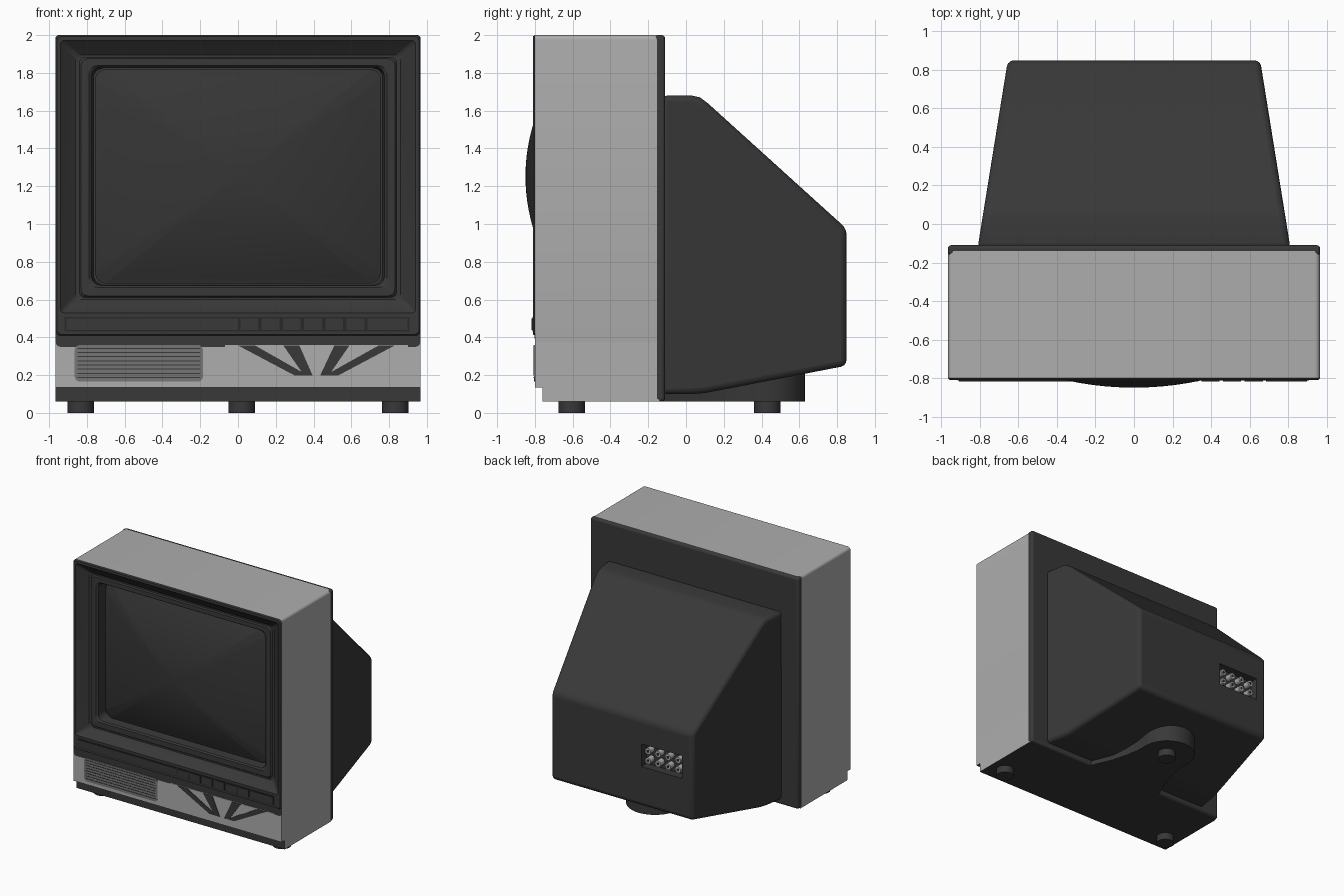
import bpy, bmesh, math
from mathutils import Matrix

if "Cube" in bpy.data.objects:
    bpy.data.objects.remove(bpy.data.objects["Cube"])


def material(name, r, g, b):
    m = bpy.data.materials.new(name)
    m.diffuse_color = (r, g, b, 1)
    m.use_nodes = True
    m.node_tree.nodes["Principled BSDF"].inputs["Base Color"].default_value = m.diffuse_color
    return m


BLACK = material("charcoal plastic", 0.04, 0.04, 0.04)
DARK = material("dark gap", 0.022, 0.022, 0.022)
GLASS = material("dark glass", 0.036, 0.036, 0.036)
GREY = material("light grey shell", 0.42, 0.42, 0.42)
MESH = material("speaker grey", 0.18, 0.18, 0.18)


def finish(name, bm, mats, bevel=0, smooth=True):
    bmesh.ops.recalc_face_normals(bm, faces=bm.faces)
    me = bpy.data.meshes.new(name)
    bm.to_mesh(me)
    bm.free()
    for m in mats:
        me.materials.append(m)
    ob = bpy.data.objects.new(name, me)
    bpy.context.collection.objects.link(ob)
    if smooth:
        bpy.ops.object.select_all(action='DESELECT')
        ob.select_set(True)
        bpy.context.view_layer.objects.active = ob
        bpy.ops.object.shade_smooth_by_angle(angle=math.radians(32))
    if bevel:
        b = ob.modifiers.new("bevel", 'BEVEL')
        b.width, b.segments, b.limit_method = bevel, 3, 'ANGLE'
    return ob


def box(name, x0, x1, y0, y1, z0, z1, mat, bevel=0):
    bm = bmesh.new()
    bmesh.ops.create_cube(bm, size=1)
    for v in bm.verts:
        v.co = ((x0 + x1) / 2 + v.co.x * (x1 - x0), (y0 + y1) / 2 + v.co.y * (y1 - y0),
                (z0 + z1) / 2 + v.co.z * (z1 - z0))
    return finish(name, bm, [mat], bevel, smooth=bevel > 0)


def bridge(name, loops, mats, rule=None, bevel=0):
    """Join matching point loops into a closed skin; rule gives the material of each band."""
    bm = bmesh.new()
    rings = [[bm.verts.new(p) for p in loop] for loop in loops]
    n = len(rings[0])
    for k in range(len(rings) - 1):
        for i in range(n):
            j = (i + 1) % n
            f = bm.faces.new((rings[k][i], rings[k][j], rings[k + 1][j], rings[k + 1][i]))
            f.material_index = rule(k) if rule else 0
    for ring, k in ((rings[0], 0), (rings[-1], len(rings) - 1)):
        bm.faces.new(ring).material_index = rule(k) if rule else 0
    return finish(name, bm, mats, bevel)


def round_rect(x0, x1, z0, z1, r, n=6):
    pts = []
    for cx, cz, a0 in ((x1 - r, z1 - r, 0), (x0 + r, z1 - r, 90),
                       (x0 + r, z0 + r, 180), (x1 - r, z0 + r, 270)):
        for i in range(n + 1):
            a = math.radians(a0 + 90 * i / n)
            pts.append((cx + r * math.cos(a), cz + r * math.sin(a)))
    return pts


def cylinder(name, x, y, z, r, depth, mat, along_y=False):
    bm = bmesh.new()
    rot = Matrix.Rotation(math.pi / 2, 4, 'X') if along_y else Matrix()
    bmesh.ops.create_cone(bm, cap_ends=True, segments=32, radius1=r, radius2=r, depth=depth,
                          matrix=Matrix.Translation((x, y, z)) @ rot)
    return finish(name, bm, [mat])


# Shell and stepped screen surround: half width, bottom, top, y, corner radius
steps = [(.965, .35, 2.0, -.14, .025), (.965, .35, 2.0, -.80, .025),
         (.965, .41, 2.0, -.801, .025), (.958, .415, 1.993, -.81, .025),
         (.94, .53, 1.972, -.81, .02), (.93, .535, 1.962, -.80, .02),
         (.86, .60, 1.895, -.745, .025), (.84, .612, 1.882, -.745, .03),
         (.83, .62, 1.875, -.757, .035), (.79, .665, 1.838, -.757, .045),
         (.775, .675, 1.83, -.745, .05), (.765, .68, 1.825, -.64, .05)]
bridge("shell_and_surround",
       [[(x, y, z) for x, z in round_rect(-w, w, b, t, r)] for w, b, t, y, r in steps],
       [GREY, BLACK], lambda k: 0 if k < 1 else 1)

# Bulging picture tube
loops = [[(x, -.62, z + 1.252) for x, z in round_rect(-.757, .757, -.568, .568, .06)]]
for k in range(16):
    s = 1 - k / 16
    loops.append([(x, -.85 + .2 * x * x + .24 * z * z, z + 1.252)
                  for x, z in round_rect(-.757 * s, .757 * s, -.568 * s, .568 * s, .06 * s)])
bridge("screen", loops, [GLASS])

# Lower cabinet with set-back dark plinth
profile = [(-.14, .06), (-.76, .06), (-.76, .135), (-.80, .135), (-.80, .41), (-.14, .41)]
lower = bridge("lower_cabinet", [[(x, y, z) for y, z in profile] for x in (-.965, .965)],
               [GREY, BLACK])
for p in lower.data.polygons:
    if abs(p.normal.x) < .5 and p.center.z < .14:
        p.material_index = 1

# Control strip and push buttons
box("control_strip_gap", -.918, .908, -.813, -.80, .432, .508, DARK)
box("control_strip_cover", -.908, 0, -.817, -.80, .44, .50, BLACK)
for i in range(6):
    x = .012 + i * .1125
    box("push_button", x, x + .095, -.818, -.80, .44, .50, BLACK)
box("wide_button", .685, .898, -.818, -.80, .44, .50, BLACK)

# Speaker grille
bridge("speaker_grille", [[(x, y, z) for x, z in round_rect(-.865, -.185, .165, .36, .03)]
                          for y in (-.79, -.805)], [MESH])
for i in range(8):
    z = .185 + i * .022
    box("speaker_slot", -.85, -.20, -.807, -.80, z, z + .005, BLACK)

# Panel with fanned dark slots
box("fan_panel", -.07, .90, -.804, -.79, .19, .36, GREY)
for top0, top1, low0, low1 in ((0, .09, .30, .37), (.24, .325, .35, .395),
                               (.51, .59, .435, .48), (.745, .83, .46, .53)):
    bridge("fan_slot", [[(top0, y, .357), (top1, y, .357), (low1, y, .198), (low0, y, .198)]
                        for y in (-.79, -.808)], [BLACK])

# Back plate
box("back_plate", -.967, .967, -.165, -.11, .06, 2.0, BLACK, .018)

# Tapered rear housing
side = [(-.13, 1.68), (.03, 1.68), (.075, 1.67), (.115, 1.64), (.85, .975), (.85, .25),
        (.10, .105), (.03, .10), (-.13, .10)]
housing = bridge("rear_housing", [[(s * (.81 - (y + .11) * .161), y, z) for y, z in side]
                                  for s in (-1, 1)], [BLACK], bevel=.03)

# Socket recess and jacks
cutter = box("socket_cutter", -.56, -.18, .78, .95, .58, .77, BLACK)
cutter.hide_render = True
cutter.hide_viewport = True
cut = housing.modifiers.new("recess", 'BOOLEAN')
cut.operation, cut.object, cut.solver = 'DIFFERENCE', cutter, 'EXACT'
for col in range(4):
    for z in (.635, .715):
        cylinder("jack", -.23 - col * .093, .805, z, .026, .06, GREY, True)
        cylinder("jack_hole", -.23 - col * .093, .807, z, .012, .06, DARK, True)

# Rear support tongue with flared root and round end
half = [(.36, -.13), (.34, -.08), (.28, .06), (.24, .2), (.22, .32)]
arc = [(.22 * math.cos(math.pi * i / 20), .41 + .22 * math.sin(math.pi * i / 20))
       for i in range(21)]
outline = half + arc + [(-x, y) for x, y in reversed(half)]
bridge("rear_support", [[(x, y, z) for x, y in outline] for z in (.06, .24)], [BLACK])

# Feet
for x, y in ((-.833, -.605), (.833, -.605), (.02, .43)):
    cylinder("foot", x, y, .035, .07, .07, BLACK)
